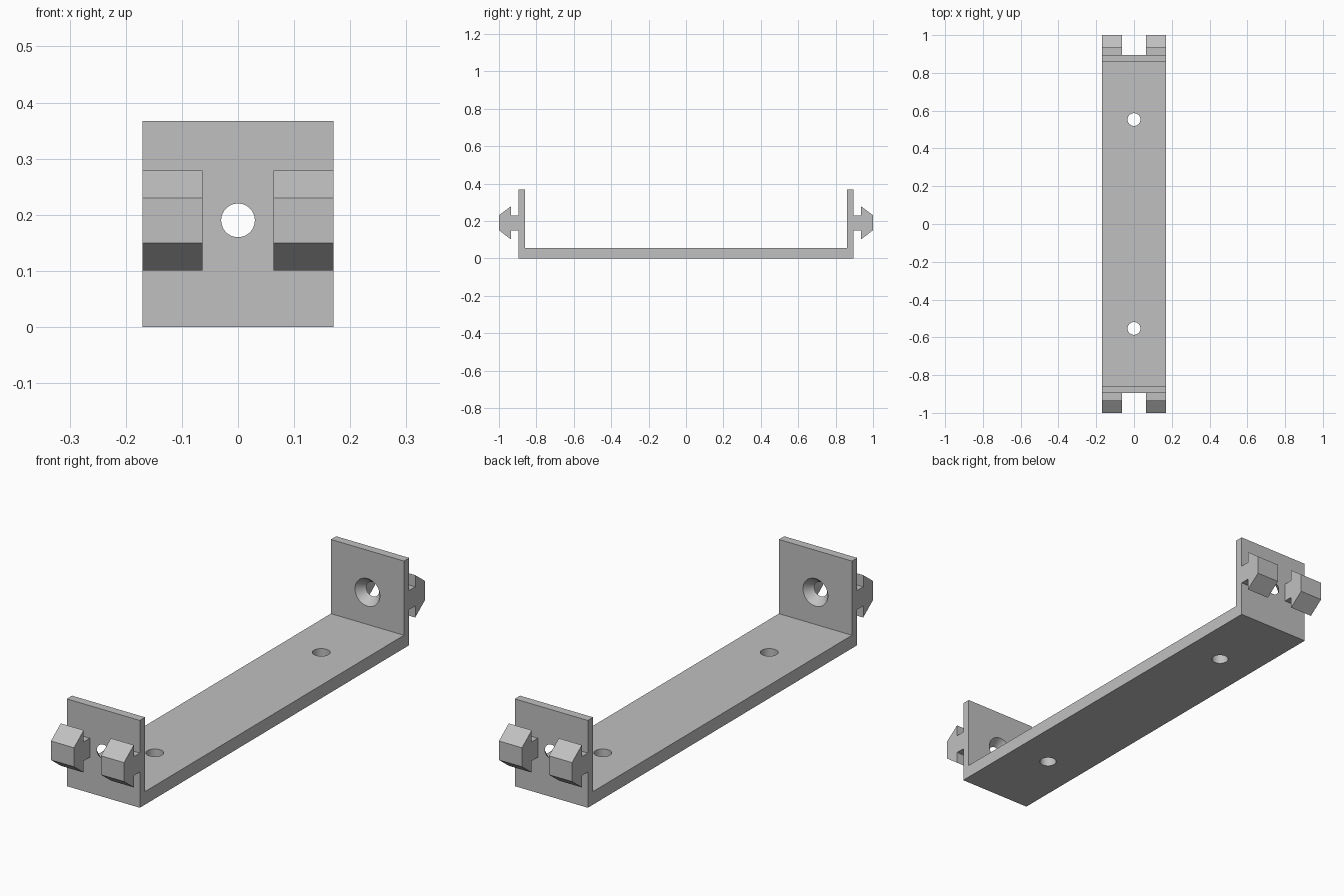
import bpy, bmesh, math
from mathutils import Matrix

cube = bpy.data.objects.get("Cube")
if cube:
    bpy.data.objects.remove(cube, do_unlink=True)

# Main dimensions
HALF_W, WALL_IN, WALL_OUT, END = 0.17, 0.86, 0.895, 1.0
HEIGHT, FLOOR, HOLE_Z = 0.367, 0.055, 0.19

grey = bpy.data.materials.new("plain grey")
grey.use_nodes = True
grey.diffuse_color = (0.53, 0.53, 0.53, 1)
grey.node_tree.nodes["Principled BSDF"].inputs["Base Color"].default_value = grey.diffuse_color


def finish(name, bm):
    bmesh.ops.recalc_face_normals(bm, faces=bm.faces)
    mesh = bpy.data.meshes.new(name)
    bm.to_mesh(mesh)
    bm.free()
    mesh.materials.append(grey)
    obj = bpy.data.objects.new(name, mesh)
    bpy.context.collection.objects.link(obj)
    return obj


def extrude_profile(name, points, x0, x1):
    """Extrude a closed (y, z) outline along x."""
    bm = bmesh.new()
    face = bm.faces.new([bm.verts.new((x0, y, z)) for y, z in points])
    moved = bmesh.ops.extrude_face_region(bm, geom=[face])["geom"]
    verts = [v for v in moved if isinstance(v, bmesh.types.BMVert)]
    bmesh.ops.translate(bm, verts=verts, vec=(x1 - x0, 0, 0))
    return finish(name, bm)


def drill(target, radius1, radius2, depth, matrix):
    """Cut a straight or tapered round hole."""
    bm = bmesh.new()
    bmesh.ops.create_cone(bm, cap_ends=True, segments=48, radius1=radius1,
                          radius2=radius2, depth=depth, matrix=matrix)
    cutter = finish("hole_cutter", bm)
    cutter.hide_render = True
    mod = target.modifiers.new("hole", "BOOLEAN")
    mod.operation = "DIFFERENCE"
    mod.solver = "EXACT"
    mod.object = cutter
    bpy.context.view_layer.objects.active = target
    bpy.ops.object.modifier_apply(modifier=mod.name)
    bpy.data.objects.remove(cutter, do_unlink=True)


# U-shaped bracket: floor with two upright end walls
half = [(WALL_OUT, 0), (WALL_OUT, HEIGHT), (WALL_IN, HEIGHT), (WALL_IN, FLOOR)]
bracket = extrude_profile("bracket", half + [(-y, z) for y, z in reversed(half)],
                          -HALF_W, HALF_W)

# Screw holes in the floor, and holes in the walls flared towards the inside
for side in (-1, 1):
    drill(bracket, 0.034, 0.034, 0.3, Matrix.Translation((0, side * 0.553, FLOOR / 2)))
    # The taper runs slightly past both wall faces
    turn = Matrix.Rotation(-side * math.pi / 2, 4, "X")
    middle = (WALL_IN + WALL_OUT) / 2
    drill(bracket, 0.066, 0.022, 0.055,
          Matrix.Translation((0, side * middle, HOLE_Z)) @ turn)

bpy.ops.object.select_all(action="DESELECT")
bracket.select_set(True)
bpy.context.view_layer.objects.active = bracket
bpy.ops.object.shade_smooth_by_angle(angle=math.radians(30))

# Arrow-shaped clips, a pair on the outside of each wall
upper = [(WALL_OUT - 0.005, 0.04), (0.935, 0.04), (0.935, 0.089), (END, 0.04)]
for side, end_name in ((-1, "front"), (1, "back")):
    outline = [(side * y, HOLE_Z + h) for y, h in upper]
    outline += [(side * y, HOLE_Z - h) for y, h in reversed(upper)]
    for x0, x1, hand in ((-HALF_W, -0.063, "right"), (0.063, HALF_W, "left")):
        extrude_profile(f"{end_name}_{hand}_clip", outline, x0, x1)
